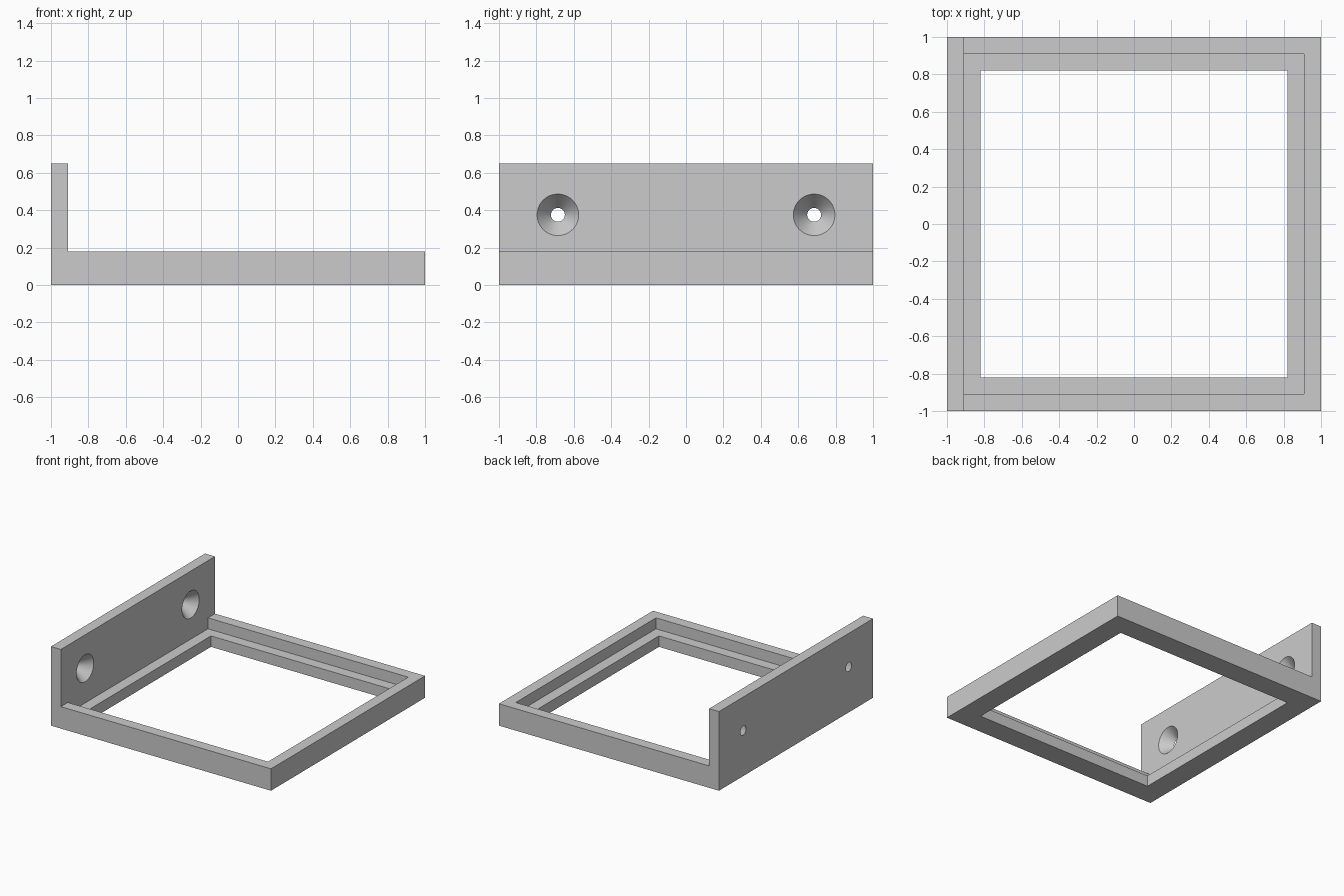
import bpy, bmesh, math
from mathutils import Matrix, Vector

cube = bpy.data.objects.get("Cube")
if cube:
    bpy.data.objects.remove(cube, do_unlink=True)

WALL_IN = -0.91      # inner face of the mounting wall
RIM_TOP = 0.18
LEDGE = 0.09
WALL_TOP = 0.65

grey = bpy.data.materials.new("plain grey")
grey.use_nodes = True
colour = (0.6, 0.6, 0.6, 1)
grey.diffuse_color = colour
grey.node_tree.nodes["Principled BSDF"].inputs["Base Color"].default_value = colour


def finish(name, bm):
    bmesh.ops.recalc_face_normals(bm, faces=bm.faces)
    mesh = bpy.data.meshes.new(name)
    bm.to_mesh(mesh)
    bm.free()
    mesh.materials.append(grey)
    obj = bpy.data.objects.new(name, mesh)
    bpy.context.collection.objects.link(obj)
    return obj


def box(name, half, z0, z1):
    bm = bmesh.new()
    bmesh.ops.create_cube(bm, size=1)
    bmesh.ops.scale(bm, vec=(2 * half, 2 * half, z1 - z0), verts=bm.verts)
    bmesh.ops.translate(bm, vec=(0, 0, (z0 + z1) / 2), verts=bm.verts)
    return finish(name, bm)


def countersink(name, y, z):
    # Cone widening toward the inner face, run slightly past both faces
    over = 0.01
    r_out, r_in, thick = 0.037, 0.111, 0.09
    slope = (r_in - r_out) / thick
    bm = bmesh.new()
    bmesh.ops.create_cone(
        bm, cap_ends=True, segments=64, depth=thick + 2 * over,
        radius1=r_out - slope * over, radius2=r_in + slope * over,
        matrix=Matrix.Translation((-1 + thick / 2, y, z))
        @ Matrix.Rotation(math.pi / 2, 4, 'Y'))
    return finish(name, bm)


# L-shaped body: square slab with an upright wall, extruded front to back
bm = bmesh.new()
profile = [(-1, 0), (1, 0), (1, RIM_TOP), (WALL_IN, RIM_TOP),
           (WALL_IN, WALL_TOP), (-1, WALL_TOP)]
face = bm.faces.new([bm.verts.new((x, -1, z)) for x, z in profile])
side = bmesh.ops.extrude_face_region(bm, geom=[face])
moved = [v for v in side["geom"] if isinstance(v, bmesh.types.BMVert)]
bmesh.ops.translate(bm, vec=Vector((0, 2, 0)), verts=moved)
frame = finish("wall_mount_frame", bm)

# Stepped opening and the two screw holes
cutters = [box("recess_cutter", -WALL_IN, LEDGE, 0.3),
           box("window_cutter", 0.82, -0.1, 0.2)]
cutters += [countersink("screw_hole_cutter", y, 0.375) for y in (-0.685, 0.685)]

bpy.ops.object.select_all(action='DESELECT')
bpy.context.view_layer.objects.active = frame
frame.select_set(True)
for cutter in cutters:
    cutter.hide_render = True
    cut = frame.modifiers.new("cut", 'BOOLEAN')
    cut.operation = 'DIFFERENCE'
    cut.solver = 'EXACT'
    cut.object = cutter
    bpy.ops.object.modifier_apply(modifier=cut.name)
    bpy.data.objects.remove(cutter, do_unlink=True)

bpy.ops.object.shade_smooth_by_angle(angle=math.radians(30))
